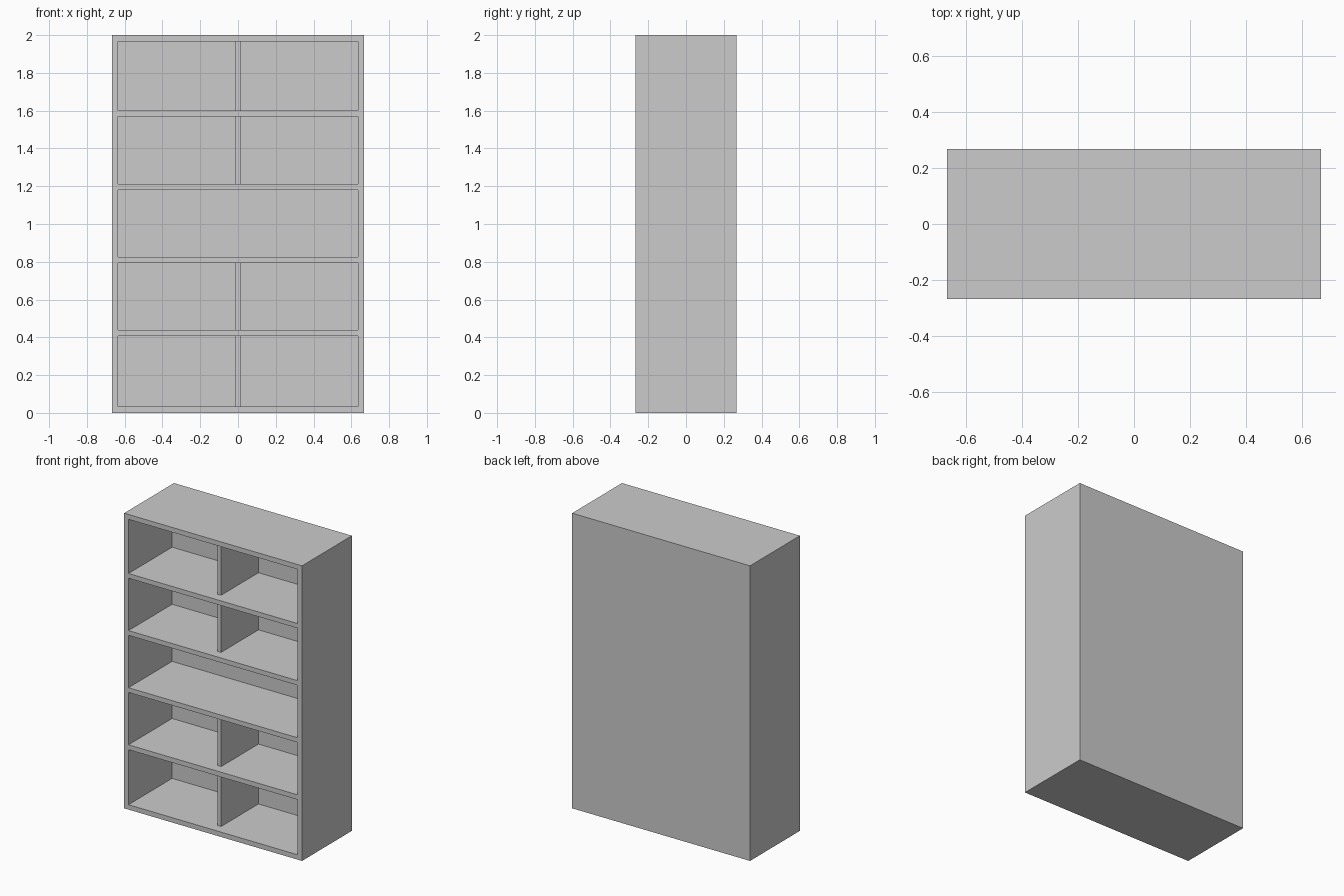
import bpy

if "Cube" in bpy.data.objects:
    bpy.data.objects.remove(bpy.data.objects["Cube"])

W, D, H = 0.667, 0.267, 2.0          # half width, half depth, height
INNER, BACK = 0.634, 0.20            # inner half width, inner back wall y
RECESS = -0.20                       # front of the dividers
BAYS = [(0.033, 0.406), (0.439, 0.794), (0.826, 1.181),
        (1.213, 1.568), (1.60, 1.967)]


def box(name, x, y, z):
    (x0, x1), (y0, y1), (z0, z1) = x, y, z
    bpy.ops.mesh.primitive_cube_add(
        size=1, location=((x0 + x1) / 2, (y0 + y1) / 2, (z0 + z1) / 2))
    ob = bpy.context.object
    ob.name = name
    ob.scale = (x1 - x0, y1 - y0, z1 - z0)
    bpy.ops.object.transform_apply(location=True, rotation=True, scale=True)
    return ob


# Cabinet body, with each shelf bay cut from the front
carcass = box("bookcase_carcass", (-W, W), (-D, D), (0, H))
for i, bay in enumerate(BAYS):
    cutter = box(f"bay_cutter_{i + 1}", (-INNER, INNER), (-D - 0.1, BACK), bay)
    cutter.hide_render = True
    mod = carcass.modifiers.new("bay", 'BOOLEAN')
    mod.operation = 'DIFFERENCE'
    mod.solver = 'EXACT'
    mod.object = cutter
    bpy.context.view_layer.objects.active = carcass
    bpy.ops.object.modifier_apply(modifier=mod.name)
    bpy.data.objects.remove(cutter)

# Recessed central dividers in every bay but the middle one
for i, bay in enumerate(BAYS):
    if i != 2:
        box(f"divider_{i + 1}", (-0.0135, 0.0135), (RECESS, BACK), bay)
